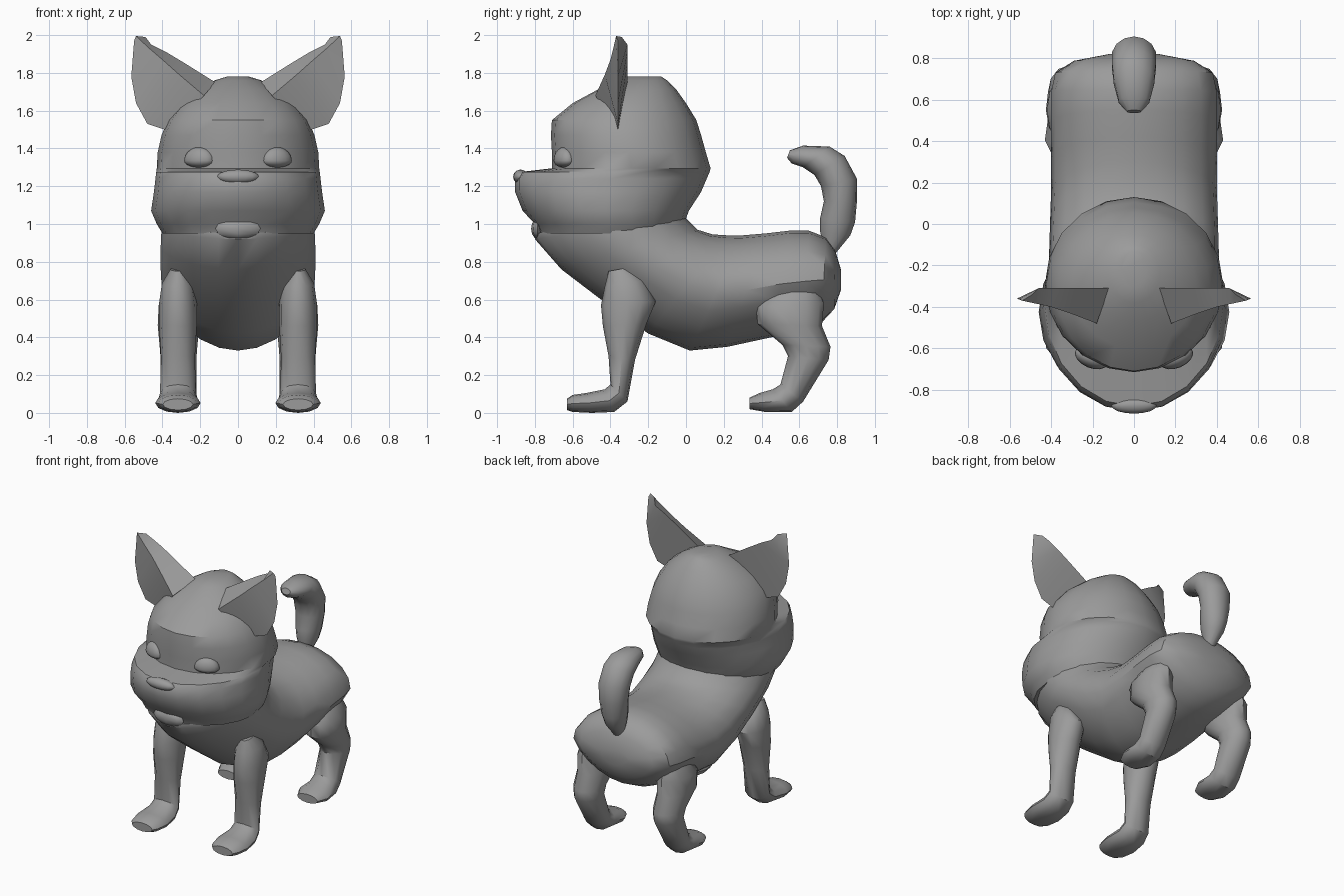
import bpy, bmesh, math
from mathutils import Vector

grey = bpy.data.materials.new("warm_grey")
grey.diffuse_color = (0.33, 0.33, 0.33, 1)


def finish(name, bm, angle=40):
    bmesh.ops.recalc_face_normals(bm, faces=bm.faces)
    me = bpy.data.meshes.new(name)
    bm.to_mesh(me)
    bm.free()
    me.materials.append(grey)
    ob = bpy.data.objects.new(name, me)
    bpy.context.collection.objects.link(ob)
    bpy.ops.object.select_all(action='DESELECT')
    ob.select_set(True)
    bpy.context.view_layer.objects.active = ob
    bpy.ops.object.shade_smooth_by_angle(angle=math.radians(angle))
    return ob


def skin(name, rings, angle=40):
    """Bridge equal rings of points and cap both ends."""
    bm = bmesh.new()
    vs = [[bm.verts.new(p) for p in r] for r in rings]
    n = len(vs[0])
    for a, b in zip(vs, vs[1:]):
        for i in range(n):
            bm.faces.new((a[i], a[(i + 1) % n], b[(i + 1) % n], b[i]))
    bm.faces.new(vs[0])
    bm.faces.new(vs[-1])
    return finish(name, bm, angle)


def loft(name, sections, x=0, n=16, pinch=0, angle=40):
    """Section: (y, z) of one edge, (y, z) of the opposite edge, half width."""
    rings = []
    for y0, z0, y1, z1, w in sections:
        c = Vector((x, (y0 + y1) / 2, (z0 + z1) / 2))
        v = Vector((0, (y0 - y1) / 2, (z0 - z1) / 2))
        ring = []
        for i in range(n):
            t = math.tau * i / n
            k = 1 - pinch * max(0, -math.cos(t))
            ring.append(c + v * math.cos(t) + Vector((w * k * math.sin(t), 0, 0)))
        rings.append(ring)
    return skin(name, rings, angle)


def ball(name, loc, scale, tilt=0, flat=1, u=16, v=10):
    """Ellipsoid whose underside can be flattened."""
    bm = bmesh.new()
    bmesh.ops.create_uvsphere(bm, u_segments=u, v_segments=v, radius=1)
    ct, st = math.cos(tilt), math.sin(tilt)
    for p in bm.verts:
        a, b, c = p.co
        a, b = a * scale[0], b * scale[1]
        c *= scale[2] * (flat if c < 0 else 1)
        p.co = Vector((a * ct - b * st, a * st + b * ct, c)) + Vector(loc)
    return finish(name, bm)


# Torso: top edge, belly edge, half width
loft("body", [
    (-0.02, 1.06, -0.80, 0.95, 0.40), (0.0, 1.03, -0.80, 0.92, 0.405),
    (0.06, 0.97, -0.66, 0.76, 0.41), (0.14, 0.945, -0.45, 0.60, 0.41),
    (0.22, 0.94, -0.20, 0.42, 0.405), (0.30, 0.94, 0.02, 0.33, 0.40),
    (0.42, 0.95, 0.22, 0.35, 0.40), (0.55, 0.965, 0.45, 0.40, 0.40),
    (0.65, 0.965, 0.62, 0.43, 0.40), (0.74, 0.93, 0.72, 0.48, 0.38),
    (0.79, 0.86, 0.785, 0.55, 0.29), (0.82, 0.76, 0.82, 0.65, 0.12)],
    n=20, pinch=0.2)

# Head: stacked sections from neck to crown with a muzzle ledge
head = [(0.95, -0.78, -0.03, 0.40), (1.0, -0.80, -0.01, 0.43),
        (1.07, -0.865, 0.015, 0.46), (1.17, -0.905, 0.08, 0.445),
        (1.24, -0.905, 0.11, 0.437), (1.275, -0.88, 0.125, 0.433),
        (1.295, -0.71, 0.13, 0.43), (1.38, -0.71, 0.105, 0.425),
        (1.47, -0.715, 0.08, 0.405), (1.55, -0.71, 0.055, 0.37),
        (1.64, -0.60, 0.0, 0.30), (1.71, -0.47, -0.05, 0.21),
        (1.76, -0.38, -0.10, 0.125), (1.78, -0.31, -0.13, 0.06)]
loft("head", [(f, z, b, z, w) for z, f, b, w in head], n=20)

# Face
ball("nose", (0, -0.875, 1.25), (0.11, 0.04, 0.038))
ball("mouth", (0, -0.785, 0.975), (0.12, 0.035, 0.055), u=8, v=6)
for s, side in ((1, "left"), (-1, "right")):
    ball("eye_" + side, (s * 0.205, -0.645, 1.335), (0.085, 0.05, 0.072),
         tilt=s * 0.4, flat=0.5)

    # Ears: wedge sections of front fold, back ridge and outer rim
    ear = [((0.18, -0.48, 1.68), (0.12, -0.31, 1.75), (0.36, -0.36, 1.49)),
           ((0.31, -0.43, 1.79), (0.28, -0.31, 1.85), (0.48, -0.36, 1.53)),
           ((0.40, -0.40, 1.87), (0.38, -0.31, 1.91), (0.54, -0.36, 1.64)),
           ((0.47, -0.385, 1.93), (0.46, -0.31, 1.95), (0.565, -0.36, 1.78)),
           ((0.54, -0.37, 1.995), (0.49, -0.34, 1.99), (0.55, -0.36, 1.97))]
    skin("ear_" + side, [[(s * a, b, c) for a, b, c in r] for r in ear], 35)

    # Front legs with paws
    loft("front_leg_" + side, [
        (-0.41, 0.75, -0.30, 0.77, 0.04), (-0.43, 0.67, -0.22, 0.70, 0.085),
        (-0.45, 0.57, -0.16, 0.59, 0.10), (-0.44, 0.46, -0.21, 0.47, 0.10),
        (-0.41, 0.30, -0.27, 0.28, 0.09), (-0.40, 0.15, -0.31, 0.06, 0.095),
        (-0.43, 0.125, -0.38, 0.005, 0.105), (-0.53, 0.105, -0.50, 0.0, 0.12),
        (-0.60, 0.095, -0.60, 0.005, 0.105), (-0.63, 0.075, -0.63, 0.015, 0.08)],
        x=s * 0.318, n=12)

    # Hind legs with thighs, hocks and paws
    loft("hind_leg_" + side, [
        (0.43, 0.63, 0.70, 0.65, 0.06), (0.37, 0.56, 0.73, 0.58, 0.105),
        (0.38, 0.47, 0.72, 0.46, 0.11), (0.51, 0.36, 0.765, 0.35, 0.10),
        (0.54, 0.30, 0.755, 0.28, 0.095), (0.50, 0.15, 0.62, 0.06, 0.095),
        (0.46, 0.125, 0.56, 0.005, 0.10), (0.39, 0.105, 0.42, 0.005, 0.115),
        (0.335, 0.08, 0.335, 0.02, 0.08)],
        x=s * 0.315, n=12)

# Curled tail
loft("tail", [
    (0.73, 0.86, 0.78, 0.83, 0.03), (0.71, 0.96, 0.87, 0.94, 0.07),
    (0.71, 1.03, 0.895, 1.01, 0.085), (0.73, 1.12, 0.905, 1.12, 0.10),
    (0.715, 1.20, 0.905, 1.24, 0.108), (0.68, 1.26, 0.84, 1.36, 0.108),
    (0.62, 1.30, 0.76, 1.41, 0.10), (0.56, 1.32, 0.62, 1.415, 0.075),
    (0.535, 1.35, 0.55, 1.39, 0.035)], n=14)
